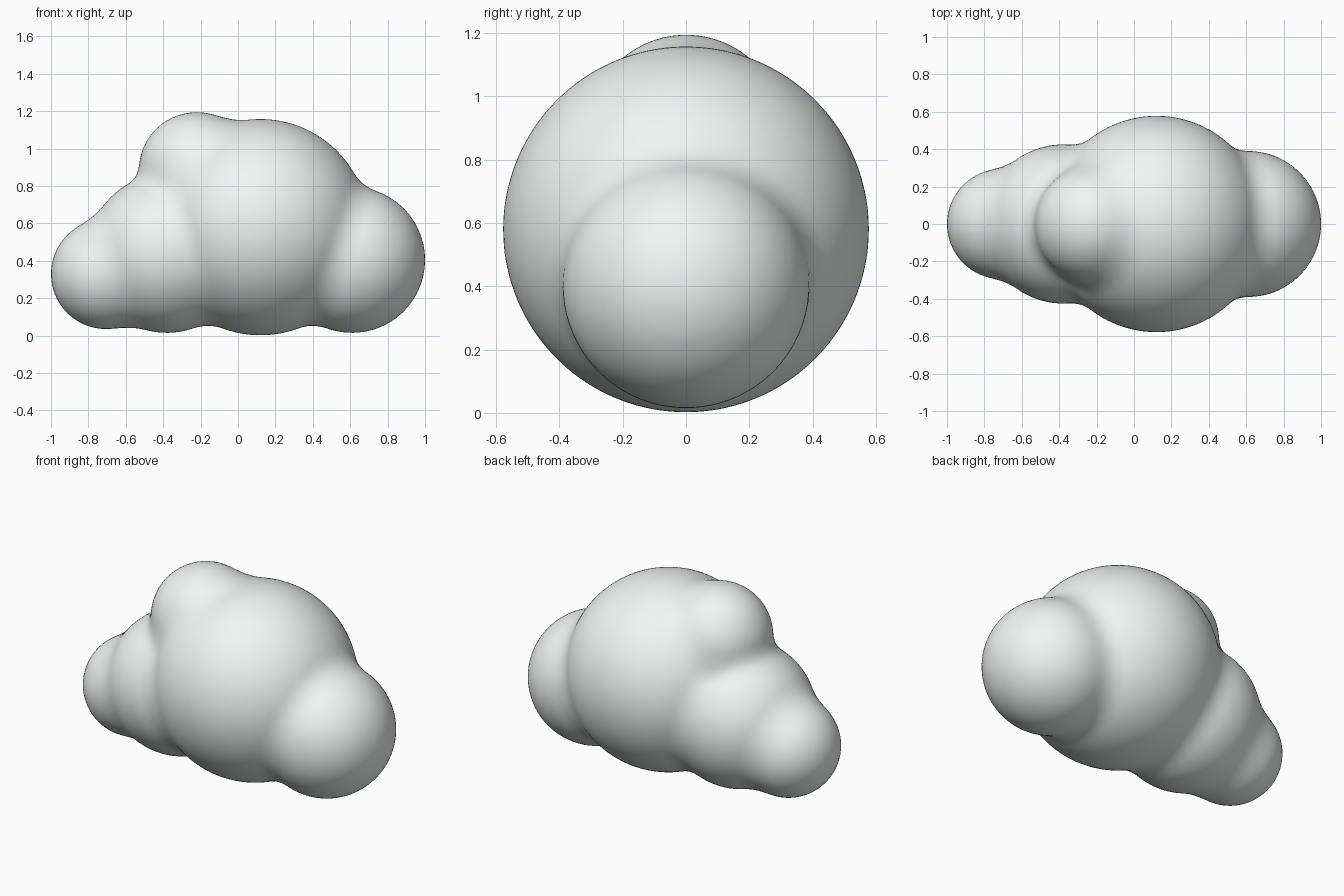
import bpy, bmesh
from mathutils import Vector, Matrix

if "Cube" in bpy.data.objects:
    bpy.data.objects.remove(bpy.data.objects["Cube"])

# Cloud puffs: centre x, centre z, radius (all sit on y = 0)
PUFFS = [(Vector((x, 0, z)), r) for x, z, r in [
    (0.12, 0.58, 0.578),    # main puff
    (0.61, 0.405, 0.39),    # right puff
    (-0.38, 0.44, 0.425),   # middle left puff
    (-0.705, 0.33, 0.295),  # left tip
    (-0.22, 0.885, 0.31),   # top puff
]]
BLEND = 0.08


def field(p):
    """Distance to the softly blended union of all puffs."""
    d = 10.0
    for c, r in PUFFS:
        s = (p - c).length - r
        h = max(BLEND - abs(d - s), 0) / BLEND
        d = min(d, s) - h * h * BLEND / 4
    return d


def gradient(p, e=0.001):
    axes = [Vector((e, 0, 0)), Vector((0, e, 0)), Vector((0, 0, e))]
    return Vector([(field(p + a) - field(p - a)) / (2 * e) for a in axes])


# Rough union of spheres
bm = bmesh.new()
for c, r in PUFFS:
    bmesh.ops.create_icosphere(bm, subdivisions=4, radius=r,
                               matrix=Matrix.Translation(c))
mesh = bpy.data.meshes.new("cloud")
bm.to_mesh(mesh)
bm.free()
cloud = bpy.data.objects.new("cloud", mesh)
bpy.context.collection.objects.link(cloud)
bpy.context.view_layer.objects.active = cloud
cloud.select_set(True)

# Merge into one skin
remesh = cloud.modifiers.new("merge", 'REMESH')
remesh.mode = 'VOXEL'
remesh.voxel_size = 0.03
relax = cloud.modifiers.new("relax", 'SMOOTH')
relax.factor = 0.5
relax.iterations = 6
for m in ("merge", "relax"):
    bpy.ops.object.modifier_apply(modifier=m)

# Pull the skin onto the blended surface so creases become soft fillets
for v in cloud.data.vertices:
    for _ in range(3):
        g = gradient(v.co)
        v.co -= g * (field(v.co) / max(g.length_squared, 0.1))

bpy.ops.object.shade_smooth()

# Pale mist white
mist = bpy.data.materials.new("mist_white")
mist.diffuse_color = (0.86, 0.93, 0.90, 1)
mist.use_nodes = True
mist.node_tree.nodes["Principled BSDF"].inputs["Base Color"].default_value = mist.diffuse_color
cloud.data.materials.clear()
cloud.data.materials.append(mist)
